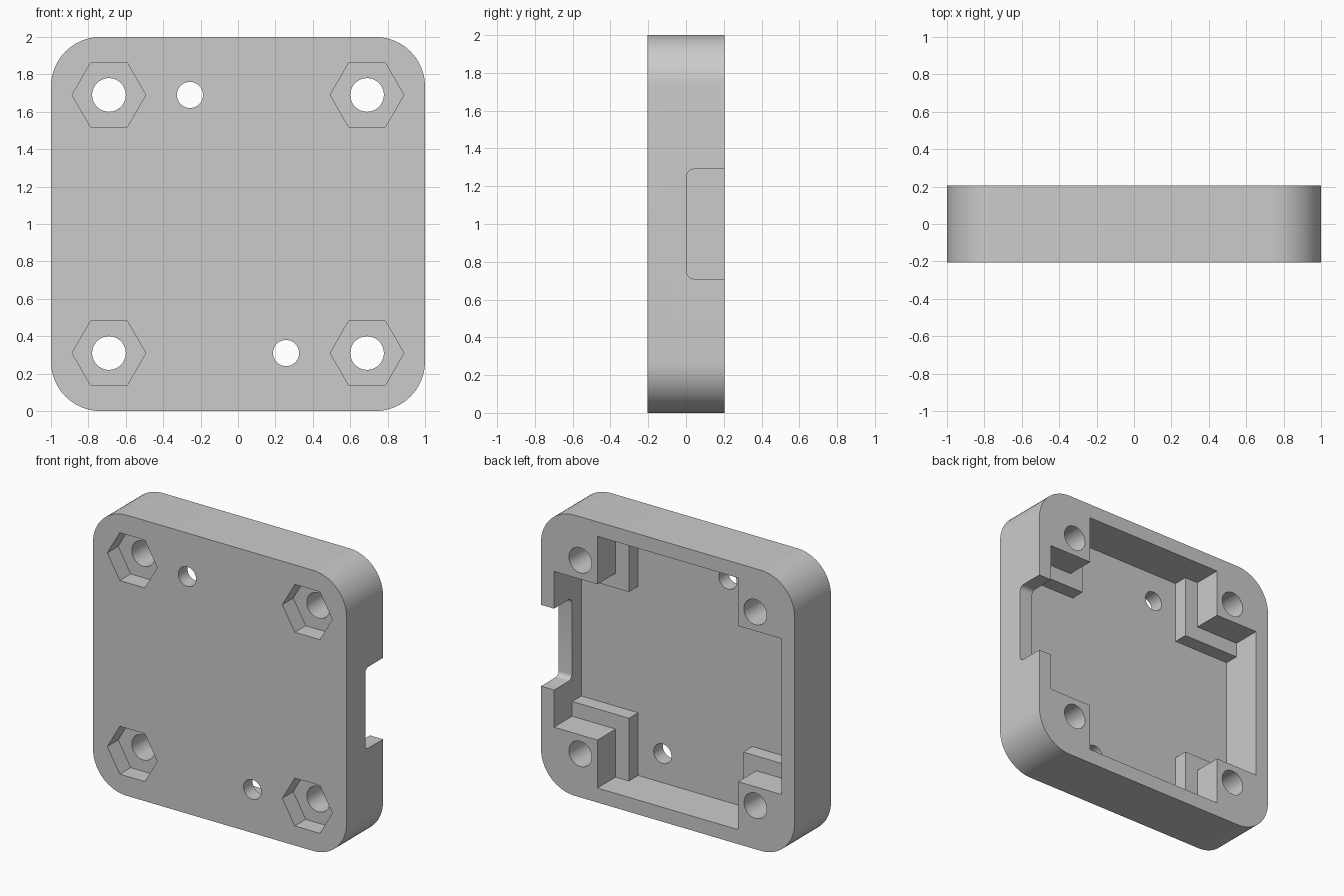
import bpy, bmesh, math

cube = bpy.data.objects.get("Cube")
if cube:
    bpy.data.objects.remove(cube, do_unlink=True)

HALF = 0.205       # half thickness
MID = 1.0          # height of the plate centre
PITCH = 0.69       # screw hole offset from the centre
WALL = 0.897       # inner face of the rim

grey = bpy.data.materials.new("plain grey")
grey.use_nodes = True
colour = (0.6, 0.6, 0.6, 1)
grey.diffuse_color = colour
grey.node_tree.nodes["Principled BSDF"].inputs["Base Color"].default_value = colour


def prism(name, profile, y0, y1):
    """Extrude an (x, z) profile along y."""
    bm = bmesh.new()
    face = bm.faces.new([bm.verts.new((x, y0, z)) for x, z in profile])
    new = bmesh.ops.extrude_face_region(bm, geom=[face])["geom"]
    verts = [v for v in new if isinstance(v, bmesh.types.BMVert)]
    bmesh.ops.translate(bm, verts=verts, vec=(0, y1 - y0, 0))
    bmesh.ops.recalc_face_normals(bm, faces=bm.faces)
    mesh = bpy.data.meshes.new(name)
    bm.to_mesh(mesh)
    bm.free()
    mesh.materials.append(grey)
    obj = bpy.data.objects.new(name, mesh)
    bpy.context.collection.objects.link(obj)
    return obj


def circle(cx, cz, r, n):
    return [(cx + r * math.cos(math.tau * i / n), cz + r * math.sin(math.tau * i / n))
            for i in range(n)]


def rounded_square(half, r, steps):
    pts = []
    for k, (sx, sz) in enumerate([(1, 1), (-1, 1), (-1, -1), (1, -1)]):
        for i in range(steps + 1):
            a = math.pi / 2 * (k + i / steps)
            pts.append((sx * (half - r) + r * math.cos(a),
                        MID + sz * (half - r) + r * math.sin(a)))
    return pts


def cross(arm, end):
    """Square opening with its four corners left solid."""
    quarter = [(end, -arm), (end, arm), (arm, arm)]
    pts = []
    for _ in range(4):
        pts += [(x, z + MID) for x, z in quarter]
        quarter = [(-z, x) for x, z in quarter]
    return pts


def cut(target, cutter):
    mod = target.modifiers.new("cut", 'BOOLEAN')
    mod.operation, mod.solver, mod.object = 'DIFFERENCE', 'EXACT', cutter
    bpy.context.view_layer.objects.active = target
    bpy.ops.object.modifier_apply(modifier=mod.name)
    bpy.data.objects.remove(cutter, do_unlink=True)


# Rounded square housing
housing = prism("housing", rounded_square(1, 0.265, 16), -HALF, HALF)

# Rear pocket, with stepped corner pillars
cut(housing, prism("pocket", cross(0.45, WALL), -0.103, 0.3))
cut(housing, prism("pillar_step", cross(0.555, WALL), 0, 0.3))

# Screw holes with hexagonal nut recesses at the front
for sx in (-1, 1):
    for sz in (-1, 1):
        x, z = sx * PITCH, MID + sz * PITCH
        cut(housing, prism("screw_hole", circle(x, z, 0.09, 40), -0.3, 0.3))
        cut(housing, prism("nut_recess", circle(x, z, 0.197, 6), -0.3, -0.082))

# Two small holes through the floor
for s in (-1, 1):
    cut(housing, prism("small_hole", circle(s * 0.257, MID + s * -PITCH, 0.07, 32), -0.3, 0.3))

# Cable notch in the left rim, with rounded inner corners
r, half_notch, base = 0.035, 0.29, 0.005
notch = [(half_notch, 0.3), (-half_notch, 0.3)]
for s, start in ((-1, math.pi), (1, 1.5 * math.pi)):
    for i in range(7):
        a = start + math.pi / 2 * i / 6
        notch.append((s * (half_notch - r) + r * math.cos(a), base + r + r * math.sin(a)))
cutter = prism("notch", notch, 0.8, 1.1)
for v in cutter.data.vertices:
    z, x, y = v.co
    v.co = (x, y, z + MID)
cut(housing, cutter)

# Smooth the round walls, keep the edges crisp
bpy.ops.object.select_all(action='DESELECT')
housing.select_set(True)
bpy.context.view_layer.objects.active = housing
bpy.ops.object.shade_smooth_by_angle(angle=math.radians(25))
